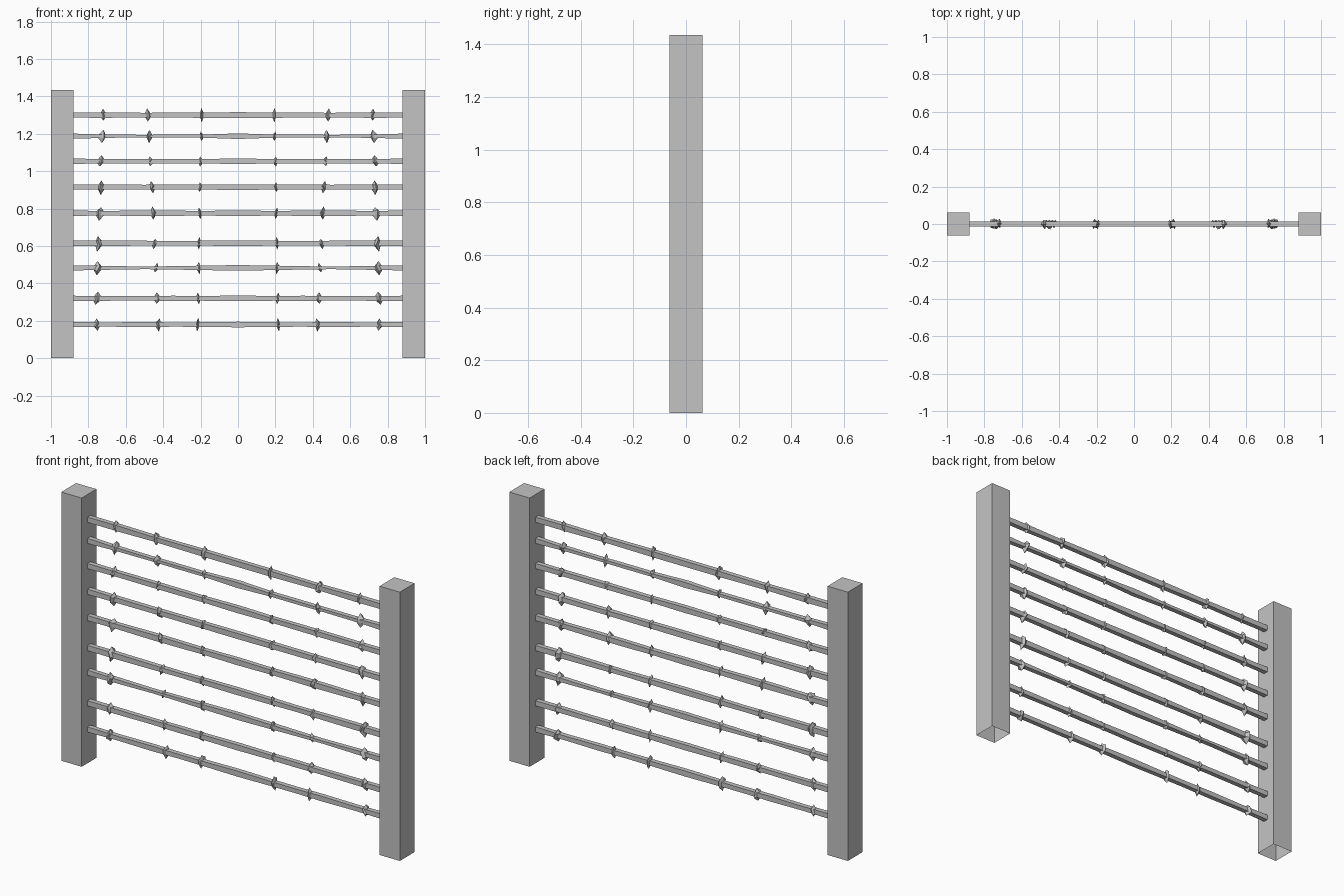
import bpy, bmesh, math, random
from mathutils import Vector

random.seed(7)
cube = bpy.data.objects.get("Cube")
if cube:
    bpy.data.objects.remove(cube, do_unlink=True)

grey = bpy.data.materials.new("plain_grey")
grey.use_nodes = True
COLOUR = (0.55, 0.55, 0.55, 1)
grey.diffuse_color = COLOUR
grey.node_tree.nodes["Principled BSDF"].inputs["Base Color"].default_value = COLOUR


def finish(name, bm):
    """Turn a half-side mesh into an object mirrored across x = 0."""
    bmesh.ops.recalc_face_normals(bm, faces=bm.faces)
    mesh = bpy.data.meshes.new(name)
    bm.to_mesh(mesh)
    bm.free()
    mesh.materials.append(grey)
    obj = bpy.data.objects.new(name, mesh)
    bpy.context.collection.objects.link(obj)
    obj.modifiers.new("Mirror", 'MIRROR').use_axis[0] = True
    return obj


# Square posts, open underneath
HEIGHT, WIDTH = 1.435, 0.12
bm = bmesh.new()
bmesh.ops.create_cube(bm, size=1)
for v in bm.verts:
    v.co = Vector((v.co.x * WIDTH + 1 - WIDTH / 2, v.co.y * 0.125, (v.co.z + 0.5) * HEIGHT))
base = [f for f in bm.faces if all(v.co.z < 0.01 for v in f.verts)]
bmesh.ops.delete(bm, geom=base, context='FACES_ONLY')
finish("posts", bm)


def wire(name, z, thickness):
    """Square wire, slightly uneven in thickness from station to station."""
    bm = bmesh.new()
    last = None
    stations = (0, 0.2, 0.35, 0.5, 0.7, 0.89)
    for x, half in zip(stations, thickness):
        ring = [bm.verts.new((x, sy * 0.013, z + sz * half))
                for sy, sz in ((-1, -1), (1, -1), (1, 1), (-1, 1))]
        if last:
            for i in range(4):
                j = (i + 1) % 4
                bm.faces.new((last[i], last[j], ring[j], ring[i]))
        last = ring
    finish(name, bm)


def barb(bm, x, z, reach, length):
    """Pointed knot: uneven spikes around the wire, closed by two tips."""
    tips = [bm.verts.new((x + s * length * random.uniform(0.7, 1.2), 0, z)) for s in (-1, 1)]
    turn = random.uniform(-0.3, 0.3)
    ring = []
    for i in range(6):
        a = turn + math.pi / 2 + i * math.tau / 6
        r = reach * (random.uniform(0.8, 1.1) if i % 3 == 0 else random.uniform(0.5, 0.85))
        lean = random.uniform(-0.4, 0.4) * length
        ring.append(bm.verts.new((x + lean, math.cos(a) * r, z + math.sin(a) * r)))
    for i in range(6):
        for tip in tips:
            bm.faces.new((ring[i], ring[(i + 1) % 6], tip))


# Nine wires, bottom to top, with barbs drifting sideways row by row
heights = (0.18, 0.32, 0.483, 0.615, 0.775, 0.915, 1.053, 1.187, 1.3)
slim_rows = (2, 7)
for row, z in enumerate(heights):
    t = row / 8
    low = 0.007 if row in slim_rows else 0.011
    thickness = [0.015] + [random.uniform(low, 0.015) for _ in range(4)] + [0.014]
    wire(f"wire_{row + 1}", z, thickness)
    bm = bmesh.new()
    barb(bm, 0.757 - 0.035 * t, z, random.uniform(0.033, 0.046), 0.026)
    barb(bm, 0.425 + 0.055 * t, z, random.uniform(0.028, 0.04), 0.02)
    barb(bm, 0.215 - 0.022 * t, z, random.uniform(0.03, 0.044), 0.014)
    finish(f"barbs_{row + 1}", bm)
